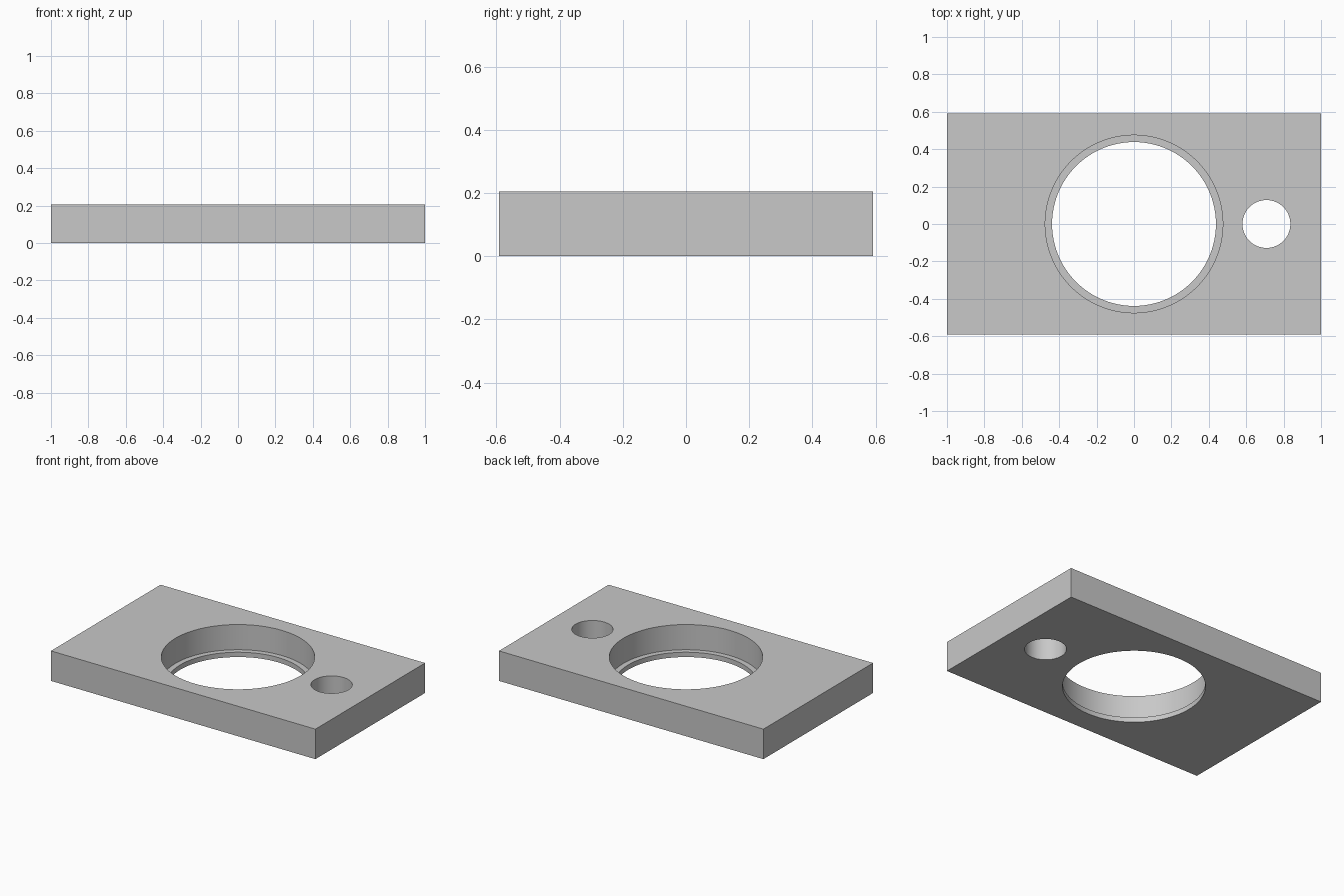
import bpy
from math import radians

cube = bpy.data.objects.get("Cube")
if cube:
    bpy.data.objects.remove(cube, do_unlink=True)

WIDTH, DEPTH, HEIGHT = 2.0, 1.184, 0.205
LEDGE_Z = 0.033

grey = bpy.data.materials.new("plain grey")
grey.use_nodes = True
colour = (0.58, 0.58, 0.58, 1)
grey.diffuse_color = colour
grey.node_tree.nodes["Principled BSDF"].inputs["Base Color"].default_value = colour

# Flat rectangular plate
bpy.ops.mesh.primitive_cube_add(size=1, location=(0, 0, HEIGHT / 2))
plate = bpy.context.object
plate.name = "drilled_plate"
plate.scale = (WIDTH, DEPTH, HEIGHT)
bpy.ops.object.transform_apply(location=True, rotation=False, scale=True)
plate.data.materials.append(grey)


def drill(name, x, radius, bottom):
    """Cut a round hole from above the plate down to the given height."""
    top = HEIGHT + 0.2
    bpy.ops.mesh.primitive_cylinder_add(
        vertices=96, radius=radius, depth=top - bottom,
        location=(x, 0, (top + bottom) / 2))
    cutter = bpy.context.object
    cutter.name = name
    cutter.hide_render = True
    cutter.data.materials.append(grey)
    cut = plate.modifiers.new(name, "BOOLEAN")
    cut.operation = "DIFFERENCE"
    cut.solver = "EXACT"
    cut.object = cutter
    bpy.ops.object.select_all(action="DESELECT")
    plate.select_set(True)
    bpy.context.view_layer.objects.active = plate
    bpy.ops.object.modifier_apply(modifier=cut.name)
    bpy.data.objects.remove(cutter, do_unlink=True)


# Stepped centre bore and the small side hole
drill("counterbore", 0, 0.475, LEDGE_Z)
drill("centre_bore", 0, 0.438, -0.2)
drill("side_hole", 0.708, 0.128, -0.2)

bpy.ops.object.shade_smooth_by_angle(angle=radians(30))
